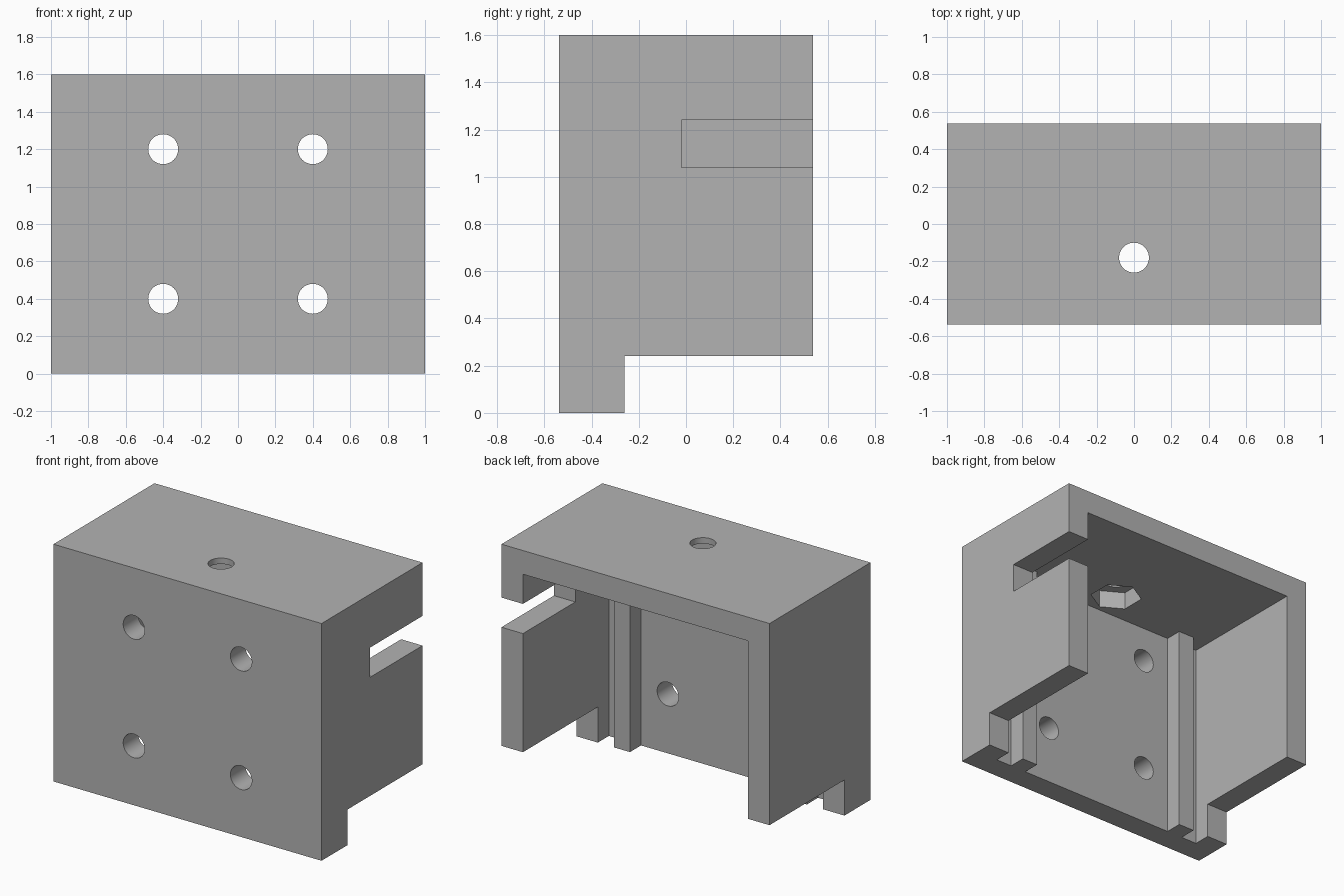
import bpy
import bmesh
import math

cube = bpy.data.objects.get("Cube")
if cube:
    bpy.data.objects.remove(cube, do_unlink=True)

grey = bpy.data.materials.new("plain_grey")
grey.use_nodes = True
grey.diffuse_color = (0.45, 0.45, 0.45, 1)
grey.node_tree.nodes["Principled BSDF"].inputs["Base Color"].default_value = grey.diffuse_color

DEPTH = 0.538    # half depth of the housing
HEIGHT = 1.6
WALL = 0.16
LEDGE = -0.26    # rear face of the rails and feet
FLOOR = 0.24     # underside of the side walls
INNER = WALL - DEPTH
OVER = 0.2       # how far cutters reach past the body


def prism(name, points, axis, start, end):
    """Extrude a 2D outline along an axis; points fill the other two axes in order."""
    bm = bmesh.new()
    verts = []
    for p in points:
        co = list(p)
        co.insert("xyz".index(axis), start)
        verts.append(bm.verts.new(co))
    face = bm.faces.new(verts)
    res = bmesh.ops.extrude_face_region(bm, geom=[face])
    move = [0, 0, 0]
    move["xyz".index(axis)] = end - start
    bmesh.ops.translate(bm, vec=move, verts=[v for v in res["geom"] if isinstance(v, bmesh.types.BMVert)])
    bmesh.ops.recalc_face_normals(bm, faces=bm.faces)
    mesh = bpy.data.meshes.new(name)
    bm.to_mesh(mesh)
    bm.free()
    mesh.materials.append(grey)
    obj = bpy.data.objects.new(name, mesh)
    bpy.context.collection.objects.link(obj)
    return obj


def ring(cx, cy, radius, sides, turn=0.0):
    angles = [turn + math.tau * i / sides for i in range(sides)]
    return [(cx + radius * math.cos(a), cy + radius * math.sin(a)) for a in angles]


# Outer block with feet: side outline in (y, z)
housing = prism("housing", [(-DEPTH, 0), (LEDGE, 0), (LEDGE, FLOOR), (DEPTH, FLOOR),
                            (DEPTH, HEIGHT), (-DEPTH, HEIGHT)], "x", -1, 1)

# Cavity outline in plan, leaving two vertical rails on the front wall
half = [(0.60, INNER), (0.60, LEDGE), (0.72, LEDGE), (0.72, INNER),
        (1 - WALL, INNER), (1 - WALL, DEPTH + OVER)]
outline = half + [(-x, y) for x, y in reversed(half)]
cutters = [prism("cavity_cutter", outline, "z", -OVER, HEIGHT - WALL)]

# Cable slot through the left wall
cutters.append(prism("slot_cutter", [(-0.02, 1.04), (DEPTH + OVER, 1.04),
                                     (DEPTH + OVER, 1.24), (-0.02, 1.24)], "x", 0.75, 1 + OVER))

# Four mounting holes in the front wall
for x in (-0.4, 0.4):
    for z in (0.4, 1.2):
        cutters.append(prism("mount_hole_cutter", ring(x, z, 0.08, 48), "y", -DEPTH - OVER, INNER + 0.05))

# Screw hole in the roof with a hexagonal nut recess below
cutters.append(prism("nut_recess_cutter", ring(0, -0.18, 0.165, 6, math.pi / 2), "z", 1.3, HEIGHT - 0.04))
cutters.append(prism("roof_hole_cutter", ring(0, -0.18, 0.08, 48), "z", 1.35, HEIGHT + OVER))

# Cut everything out of the block
bpy.context.view_layer.objects.active = housing
for cutter in cutters:
    cutter.hide_render = True
    mod = housing.modifiers.new("cut", "BOOLEAN")
    mod.operation = "DIFFERENCE"
    mod.solver = "EXACT"
    mod.object = cutter
    bpy.ops.object.modifier_apply(modifier=mod.name)
    bpy.data.objects.remove(cutter, do_unlink=True)

bpy.ops.object.select_all(action="DESELECT")
housing.select_set(True)
bpy.ops.object.shade_smooth_by_angle(angle=math.radians(30))
